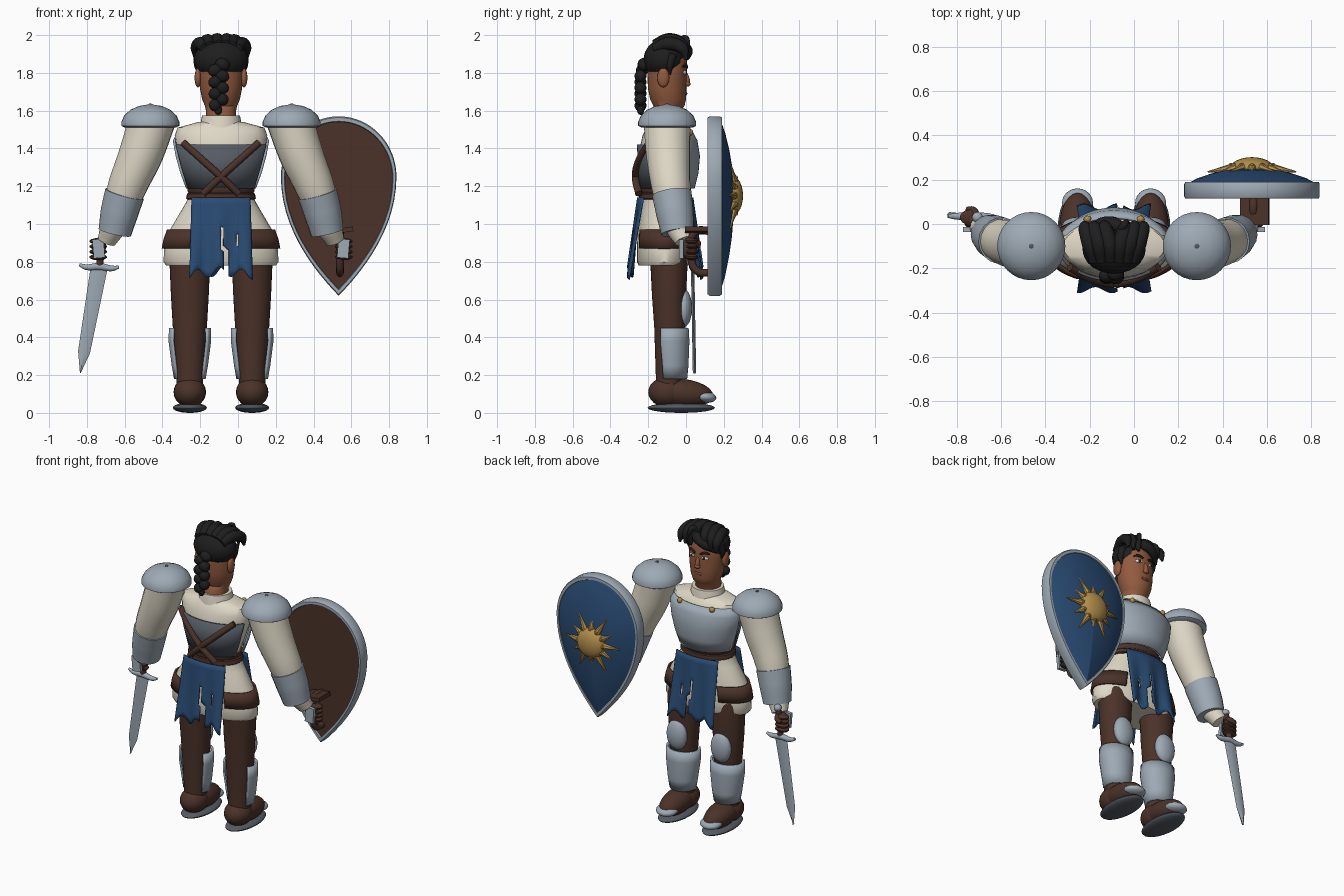
import bpy, bmesh, math
from mathutils import Vector, Matrix

if "Cube" in bpy.data.objects:
    bpy.data.objects.remove(bpy.data.objects["Cube"])

MID = -0.09          # body centre line
parts = []


def colour(name, r, g, b):
    m = bpy.data.materials.new(name)
    m.use_nodes = True
    m.diffuse_color = (r, g, b, 1)
    m.node_tree.nodes["Principled BSDF"].inputs["Base Color"].default_value = (r, g, b, 1)
    return m


HAIR = colour("black_hair", .013, .013, .013)
SKIN = colour("brown_skin", .29, .105, .05)
CREAM = colour("cream_cloth", .74, .69, .57)
STEEL = colour("steel", .34, .40, .46)
DARK = colour("dark_steel", .09, .105, .125)
LEATHER = colour("brown_leather", .07, .032, .022)
BLUE = colour("blue_cloth", .022, .07, .17)
GOLD = colour("gold", .45, .27, .07)
WHITE = colour("eye_white", .75, .72, .68)
LIPS = colour("lip_red", .2, .055, .04)


def finish(name, bm, mat, thick=0):
    bmesh.ops.recalc_face_normals(bm, faces=bm.faces)
    me = bpy.data.meshes.new(name)
    bm.to_mesh(me)
    bm.free()
    me.materials.append(mat)
    ob = bpy.data.objects.new(name, me)
    bpy.context.collection.objects.link(ob)
    if thick:
        mod = ob.modifiers.new("thickness", 'SOLIDIFY')
        mod.thickness, mod.offset = thick, 0
    parts.append(ob)
    return ob


def skin_rings(bm, rings, closed=True, cap=True):
    rows = [[bm.verts.new(p) for p in ring] for ring in rings]
    n = len(rows[0])
    for a, b in zip(rows, rows[1:]):
        for i in range(n if closed else n - 1):
            j = (i + 1) % n
            bm.faces.new((a[i], a[j], b[j], b[i]))
    if closed and cap:
        bm.faces.new(rows[0])
        bm.faces.new(rows[-1])


def loft(name, rings, mat, x=0, arc=None, thick=.012, n=32):
    """Stack of ellipses given as (z, y centre, x radius, y radius)."""
    lo, hi = arc or (0, 360)
    count = n if not arc else n + 1
    angles = [math.radians(lo + (hi - lo) * i / n) for i in range(count)]
    bm = bmesh.new()
    skin_rings(bm, [[(MID + x + rx * math.cos(a), cy + ry * math.sin(a), z) for a in angles]
                    for z, cy, rx, ry in rings], closed=not arc)
    return finish(name, bm, mat, thick if arc else 0)


def ball(name, loc, size, mat, tilt=0, axis='X', seg=24):
    bm = bmesh.new()
    bmesh.ops.create_uvsphere(bm, u_segments=seg, v_segments=seg // 2, radius=1)
    place = Matrix.Translation((MID + loc[0], loc[1], loc[2])) @ Matrix.Rotation(math.radians(tilt), 4, axis)
    bm.transform(place @ Matrix.Diagonal((*size, 1)))
    return finish(name, bm, mat)


def box(name, loc, size, mat, tilt=0):
    bm = bmesh.new()
    bmesh.ops.create_cube(bm, size=1)
    bm.transform(Matrix.Translation((MID + loc[0], loc[1], loc[2]))
                 @ Matrix.Rotation(math.radians(tilt), 4, 'Y') @ Matrix.Diagonal((*size, 1)))
    return finish(name, bm, mat)


def tube(name, pts, radii, mat, res=4):
    """Smooth round tube through points, turned into a mesh."""
    cu = bpy.data.curves.new(name, 'CURVE')
    cu.dimensions, cu.bevel_depth, cu.bevel_resolution = '3D', 1, res
    cu.resolution_u, cu.use_fill_caps = 6, True
    sp = cu.splines.new('BEZIER')
    sp.bezier_points.add(len(pts) - 1)
    for bp, p, r in zip(sp.bezier_points, pts, radii):
        bp.co, bp.radius = (MID + p[0], p[1], p[2]), r
        bp.handle_left_type = bp.handle_right_type = 'AUTO'
    temp = bpy.data.objects.new(name + "_path", cu)
    bpy.context.collection.objects.link(temp)
    dg = bpy.context.evaluated_depsgraph_get()
    bm = bmesh.new()
    bm.from_mesh(bpy.data.meshes.new_from_object(temp.evaluated_get(dg)))
    bpy.data.objects.remove(temp)
    return finish(name, bm, mat)


# Tunic, collar, belts and torso plates
loft("tunic", [(.78, -.115, .29, .135), (.8, -.115, .305, .145), (.87, -.115, .3, .145), (.97, -.115, .27, .14),
               (1.08, -.11, .205, .128), (1.15, -.11, .165, .12), (1.2, -.11, .165, .12), (1.3, -.1, .2, .14),
               (1.4, -.1, .235, .145), (1.47, -.1, .245, .13), (1.51, -.1, .23, .11), (1.54, -.105, .12, .085)], CREAM)
loft("collar", [(1.51, -.105, .115, .105), (1.55, -.105, .105, .1), (1.575, -.105, .1, .095)], CREAM)
loft("breastplate", [(1.19, -.1, .18, .14), (1.27, -.1, .21, .16), (1.36, -.1, .235, .168),
                     (1.44, -.1, .25, .155), (1.49, -.1, .225, .128)], STEEL, arc=(5, 175))
loft("backplate", [(1.19, -.105, .18, .135), (1.3, -.1, .215, .15), (1.42, -.1, .247, .153)], DARK, arc=(197, 343))
loft("belt", [(1.13, -.11, .18, .134), (1.135, -.11, .185, .14), (1.16, -.11, .18, .138), (1.165, -.11, .172, .13)], LEATHER)
loft("upper_belt", [(1.165, -.11, .172, .132), (1.175, -.11, .178, .137), (1.195, -.11, .178, .137)], LEATHER)
for s in (-1, 1):
    tube("back_strap", [(-.2 * s, -.195, 1.43), (-.1 * s, -.248, 1.34), (0, -.268, 1.25), (.095 * s, -.25, 1.16)],
         [.019] * 4, LEATHER)
    loft("hip_pouch", [(.87, -.115, .308, .152), (.92, -.115, .298, .152), (.97, -.115, .28, .148)],
         LEATHER, arc=(-58, 58) if s > 0 else (122, 238))
    ball("chest_stud", (.12 * s, .022, 1.485), (.018, .016, .018), GOLD, seg=12)


# Ragged split tabards, front and back
def tabard(name, y_top, y_low, rag):
    bm = bmesh.new()
    cols, rows = 24, 12
    grid = []
    for i in range(cols + 1):
        u = 2 * i / cols - 1
        low = .75 + .025 * math.sin(rag + u * 9) - .02 * abs(u)
        col = []
        for j in range(rows + 1):
            t = j / rows
            fold = .014 * t * math.sin(u * 7 + rag) - .03 * u * u * (1 - t)
            y = y_top + (y_low - y_top) * t + fold * (1 if y_low > 0 else -1)
            col.append(bm.verts.new((MID + u * (.155 + .012 * t), y, 1.14 + (low - 1.14) * t)))
        grid.append(col)
    for i in range(cols):
        u = (2 * i + 1) / cols - 1
        for j in range(rows):
            slit = (abs(u - .16) < .09 and j > 7) or (abs(u - .04) < .05 and 4 < j < 9) or (abs(u - .55) < .05 and 5 < j < 8)
            if not slit:
                bm.faces.new((grid[i][j], grid[i + 1][j], grid[i + 1][j + 1], grid[i][j + 1]))
    finish(name, bm, BLUE, .008)


tabard("front_tabard", .035, .075, 1)
tabard("back_tabard", -.255, -.295, 2)

# Legs, armour and boots
for s in (-1, 1):
    x = .165 * s
    loft("leg", [(.1, -.09, .07, .07), (.2, -.09, .07, .07), (.45, -.085, .09, .083), (.62, -.09, .1, .09),
                 (.78, -.09, .107, .098), (.86, -.1, .107, .098)], LEATHER, x)
    loft("greave", [(.18, -.075, .078, .075), (.25, -.075, .09, .082), (.38, -.08, .107, .092), (.45, -.08, .105, .088)],
         STEEL, x, arc=(-35, 215))
    ball("knee_guard", (x, -.01, .555), (.072, .042, .1), STEEL)
    ball("boot_heel", (x, -.1, .11), (.086, .1, .08), LEATHER)
    ball("boot_foot", (x, -.02, .105), (.083, .165, .075), LEATHER, -6)
    ball("toe_cap", (x, .095, .085), (.07, .066, .032), STEEL, -6)
    ball("sole", (x, -.025, .027), (.09, .178, .027), DARK)

# Shoulders, arms and fists
for s in (-1, 1):
    x = .374 * s
    loft("pauldron", [(1.51, -.1, .135, .135), (1.52, -.1, .154, .154), (1.54, -.1, .154, .154), (1.575, -.1, .138, .138),
                      (1.605, -.1, .105, .105), (1.625, -.1, .06, .06), (1.632, -.1, .015, .015)], STEEL, x)
    ball("pauldron_rivet", (x, -.1, 1.632), (.012, .012, .006), DARK, seg=10)
    tube("sleeve", [(.365 * s, -.1, 1.55), (.42 * s, -.095, 1.38), (.495 * s, -.08, 1.2),
                    (.565 * s, -.045, 1.0), (.605 * s, -.01, .91)], [.125, .118, .104, .075, .05], CREAM, 7)
    tube("gauntlet", [(.51 * s, -.075, 1.16), (.538 * s, -.06, 1.06), (.562 * s, -.045, .955)], [.106, .1, .088], STEEL, 7)
    ball("palm", (.645 * s, .015, .87), (.035, .035, .06), LEATHER)
    for k in range(4):
        ball("finger", (.65 * s, .03, .825 + .028 * k), (.048, .036, .017), LEATHER, seg=14)
    tube("thumb", [(.62 * s, .02, .92), (.635 * s, .06, .9), (.665 * s, .065, .885)], [.016, .018, .013], LEATHER)
    box("hand_plate", (.648 * s, -.025, .87), (.06, .022, .1), STEEL, 5 * s)

# Sword
blade_top, blade_tip = Vector((-.735, .035, .77)), Vector((-.835, .045, .21))
along = (blade_tip - blade_top).normalized()
across = Vector((0, 1, 0)).cross(along).normalized()
bm = bmesh.new()
skin_rings(bm, [[c + across * w, c + Vector((0, .009, 0)), c - across * w, c - Vector((0, .009, 0))]
                for c, w in ((blade_top, .045), (blade_top.lerp(blade_tip, .8), .032), (blade_tip, .002))])
finish("sword_blade", bm, STEEL)
tube("sword_guard", [(-.75, .035, .785), (-.715, .035, .772), (-.645, .035, .775), (-.575, .035, .765), (-.54, .035, .772)],
     [.008, .015, .02, .015, .008], STEEL)
tube("sword_grip", [(-.645, .035, .77), (-.62, .03, .95)], [.019, .019], LEATHER)
ball("sword_pommel", (-.617, .03, .96), (.025, .025, .022), STEEL, seg=14)

# Shield: a round-topped teardrop scaled about its middle
SX, SZ = .533, 1.14


def outline(scale, y, n=64):
    pts = []
    for i in range(n):
        a = math.tau * i / n
        s = math.sin(a)
        if s >= 0:
            x, z = .306 * math.cos(a), 1.25 + .32 * s
        else:
            x, z = .306 * (1 - s * s) * (1 if math.cos(a) > 0 else -1), 1.25 + .63 * s
        pts.append((SX + x * scale, y, SZ + (z - SZ) * scale))
    return pts


def shield_part(name, steps, mat, cap=True):
    bm = bmesh.new()
    skin_rings(bm, [outline(k, y) for k, y in steps], cap=cap)
    bmesh.ops.remove_doubles(bm, verts=bm.verts, dist=.0005)
    finish(name, bm, mat)


shield_part("shield_rim", [(.93, .13), (.94, .115), (.985, .115), (1, .125), (1, .18), (.985, .19),
                           (.94, .19), (.93, .18), (.93, .13)], STEEL, cap=False)
shield_part("shield_back", [(.95, .128), (.95, .15)], LEATHER)
shield_part("shield_face", [(.95, .155), (.94, .185), (.8, .207), (.6, .228), (.4, .243), (.2, .251), (.03, .254)], BLUE)
ball("sun_boss", (SX - MID, .25, 1.15), (.1, .052, .1), GOLD)
for k in range(12):
    a = math.tau * k / 12
    d = Vector((math.cos(a), 0, math.sin(a)))
    c = Vector((SX - MID, .252, 1.15))
    reach = .2 if k % 2 == 0 else .16
    tube("sun_ray", [c + d * .08, c + d * reach - Vector((0, .016, 0))], [.024, .003], GOLD, 2)
    ball("sun_bead", c + d * .095 + Vector((0, .012, 0)), (.012, .012, .012), GOLD, seg=8)
tube("shield_handle", [(.63, .13, .96), (.63, .06, .965), (.63, .03, .93), (.63, .03, .8), (.63, .06, .75), (.63, .13, .74)],
     [.02] * 6, LEATHER)
box("shield_strap", (.635, .055, .965), (.13, .12, .025), LEATHER, -8)

# Head and face
loft("head", [(1.52, -.11, .078, .075), (1.6, -.11, .08, .08), (1.625, -.09, .085, .082), (1.66, -.095, .1, .095),
              (1.72, -.1, .112, .102), (1.8, -.1, .118, .104), (1.87, -.1, .116, .104), (1.93, -.1, .085, .08),
              (1.96, -.1, .03, .03)], SKIN)
tube("nose", [(0, -.004, 1.8), (0, .006, 1.765), (0, .006, 1.735)], [.01, .014, .016], SKIN)
ball("nose_tip", (0, .008, 1.742), (.02, .016, .015), SKIN, seg=14)
ball("mouth", (0, -.002, 1.69), (.03, .009, .01), LIPS, seg=14)
for s in (-1, 1):
    ball("ear", (.122 * s, -.12, 1.775), (.018, .032, .052), SKIN, seg=16)
    ball("eye", (.047 * s, -.007, 1.802), (.023, .009, .011), WHITE, -24 * s, 'Z', 14)
    ball("iris", (.045 * s, .0, 1.802), (.01, .005, .01), HAIR, -24 * s, 'Z', 12)
    tube("eyebrow", [(.02 * s, .005, 1.828), (.05 * s, -.002, 1.84), (.078 * s, -.018, 1.832)], [.007, .009, .004], HAIR)

# Hair cap, swept locks and braid
ball("hair_cap", (0, -.115, 1.872), (.143, .11, .108), HAIR, 25)
for x, lift, side in ((-.11, 0, -1), (-.07, .015, -1), (-.02, .02, -1), (.03, .02, 1), (.07, .015, 1), (.11, 0, 1)):
    tube("hair_lock", [(x * .8, -.17, 1.93 + lift), (x, -.09, 1.955 + lift), (x + .02 * side, -.02, 1.93 + lift),
                       (x + .025 * side, .002, 1.87)], [.025, .036, .032, .008], HAIR)
tube("fringe_sweep", [(.06, -.05, 1.95), (.0, .0, 1.925), (-.06, .0, 1.895), (-.115, -.035, 1.85)], [.02, .032, .028, .008], HAIR)
tube("loose_curl", [(.03, -.03, 1.95), (.045, -.005, 1.985), (.055, .008, 1.96), (.06, .008, 1.92)], [.02, .016, .014, .006], HAIR)
for s in (-1, 1):
    tube("sideburn", [(.12 * s, -.07, 1.9), (.124 * s, -.085, 1.84), (.116 * s, -.085, 1.79)], [.025, .02, .005], HAIR)
for k in range(8):
    ball("braid_knot", (-.012 + .02 * (-1) ** k, -.225 - .008 * min(k, 2), 1.845 - .031 * k),
         (.04 - .001 * k, .032, .033), HAIR, 25 * (-1) ** k, 'Y', 14)
ball("braid_end", (-.015, -.24, 1.605), (.022, .02, .028), HAIR, seg=12)

# Smooth shading with sharp edges kept
bpy.ops.object.select_all(action='DESELECT')
for ob in parts:
    ob.select_set(True)
bpy.context.view_layer.objects.active = parts[0]
bpy.ops.object.shade_smooth_by_angle(angle=math.radians(40))
